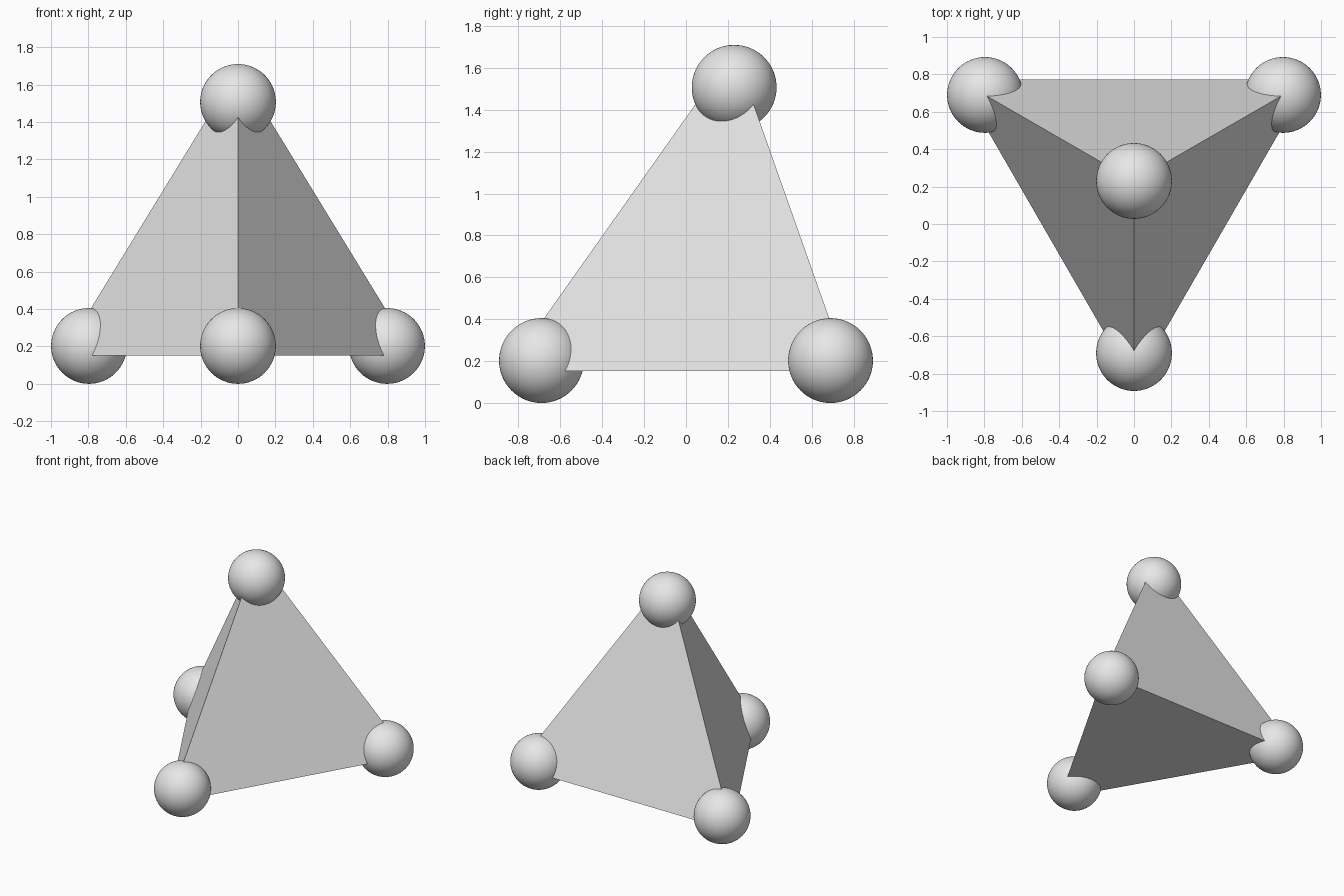
import bpy
import bmesh
import math

if "Cube" in bpy.data.objects:
    bpy.data.objects.remove(bpy.data.objects["Cube"])

R = 0.2025               # ball radius
CY = 0.23                # y of the vertical axis through the tip
BALL_D = 0.92            # distance of base balls from that axis
TIP_Z = 1.507            # centre of top ball

grey = bpy.data.materials.new("light grey")
grey.diffuse_color = (0.8, 0.8, 0.8, 1)
grey.use_nodes = True
grey.node_tree.nodes["Principled BSDF"].inputs["Base Color"].default_value = grey.diffuse_color


def corners(dist, base_z, tip_z):
    """Three base corners (front, back right, back left) and a tip."""
    pts = []
    for deg in (-90, 30, 150):
        a = math.radians(deg)
        pts.append((dist * math.cos(a), CY + dist * math.sin(a), base_z))
    return pts + [(0, CY, tip_z)]


# flat-faced tetrahedron body, its corners buried in the balls
bm = bmesh.new()
verts = [bm.verts.new(p) for p in corners(1.086, 0.152, 1.688)]
bmesh.ops.convex_hull(bm, input=verts)
bmesh.ops.recalc_face_normals(bm, faces=bm.faces)
mesh = bpy.data.meshes.new("pyramid_body")
bm.to_mesh(mesh)
bm.free()
mesh.materials.append(grey)
bpy.context.collection.objects.link(bpy.data.objects.new("pyramid_body", mesh))

# smooth ball at each corner
names = ("front_ball", "back_right_ball", "back_left_ball", "top_ball")
for name, p in zip(names, corners(BALL_D, R, TIP_Z)):
    bpy.ops.mesh.primitive_uv_sphere_add(segments=64, ring_count=32, radius=R, location=p)
    ball = bpy.context.object
    ball.name = name
    ball.data.materials.append(grey)
    bpy.ops.object.shade_smooth()
